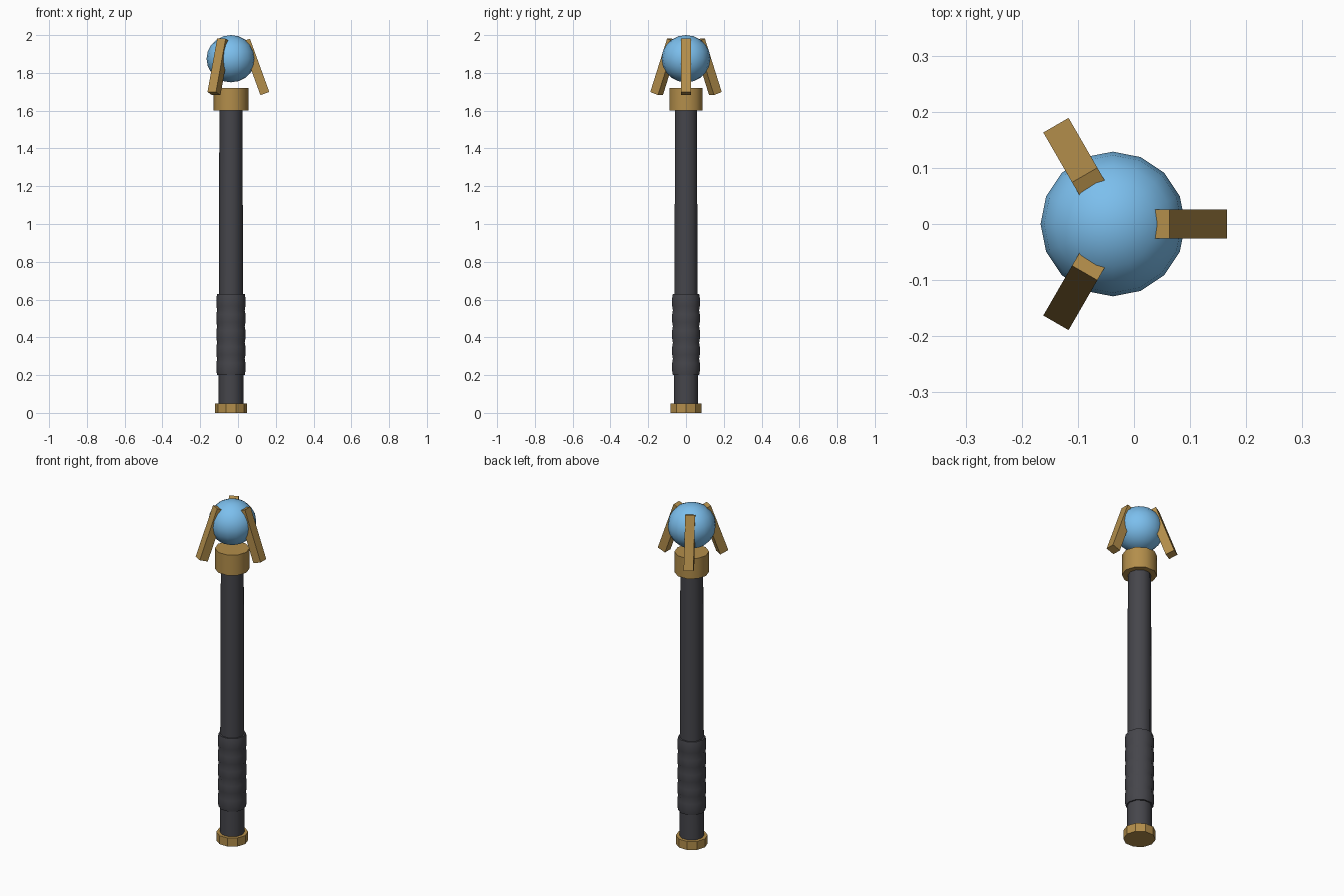
import bpy, bmesh, math
from mathutils import Matrix

if "Cube" in bpy.data.objects:
    bpy.data.objects.remove(bpy.data.objects["Cube"])

AXIS_X = -0.0375
SIDES = 10


def material(name, color):
    m = bpy.data.materials.new(name)
    m.diffuse_color = (*color, 1)
    m.use_nodes = True
    m.node_tree.nodes["Principled BSDF"].inputs["Base Color"].default_value = m.diffuse_color
    return m


GOLD = material("brass", (0.45, 0.27, 0.07))
DARK = material("dark_wrap", (0.06, 0.06, 0.07))
BLUE = material("blue_glass", (0.20, 0.52, 0.85))


def finish(name, bm, mat, smooth_angle=None):
    bmesh.ops.recalc_face_normals(bm, faces=bm.faces[:])
    me = bpy.data.meshes.new(name)
    bm.to_mesh(me)
    bm.free()
    me.materials.append(mat)
    ob = bpy.data.objects.new(name, me)
    bpy.context.collection.objects.link(ob)
    if smooth_angle:
        bpy.ops.object.select_all(action='DESELECT')
        ob.select_set(True)
        bpy.context.view_layer.objects.active = ob
        bpy.ops.object.shade_smooth_by_angle(angle=math.radians(smooth_angle))
    return ob


def turned(name, profile, mat, smooth_angle=None):
    """Closed solid turned about the staff axis from (radius, z) points."""
    bm = bmesh.new()
    rings = []
    for r, z in profile:
        rings.append([bm.verts.new((AXIS_X + r * math.cos(math.tau * i / SIDES),
                                    r * math.sin(math.tau * i / SIDES), z))
                      for i in range(SIDES)])
    for a, b in zip(rings, rings[1:]):
        for i in range(SIDES):
            j = (i + 1) % SIDES
            bm.faces.new((a[i], a[j], b[j], b[i]))
    bm.faces.new(rings[0][::-1])
    bm.faces.new(rings[-1])
    return finish(name, bm, mat, smooth_angle)


# Foot cap, tapered shaft and collar
turned("foot_cap", [(0.085, 0), (0.085, 0.05)], GOLD)
turned("shaft", [(0.066, 0.04), (0.061, 1.62)], DARK, 40)
turned("collar", [(0.0925, 1.60), (0.0925, 1.72)], GOLD, 40)

# Grip with five shallow ridges
grip = []
for k in range(5):
    z = 0.20 + k * 0.086
    grip += [(0.073, z), (0.077, z + 0.022), (0.077, z + 0.064)]
grip.append((0.073, 0.63))
turned("grip", grip, DARK, 40)

# Orb
bm = bmesh.new()
bmesh.ops.create_uvsphere(
    bm, u_segments=16, v_segments=10, radius=1,
    matrix=Matrix.Translation((AXIS_X, 0, 1.875))
    @ Matrix.Diagonal((0.129, 0.129, 0.125, 1)))
finish("orb", bm, BLUE, 50)

# Three prongs leaning in over the orb
for k in range(3):
    bm = bmesh.new()
    bmesh.ops.create_cube(
        bm, size=1,
        matrix=Matrix.Translation((AXIS_X, 0, 1.8315))
        @ Matrix.Rotation(math.tau * k / 3, 4, 'Z')
        @ Matrix.Translation((0.1285, 0, 0))
        @ Matrix.Rotation(math.radians(-20), 4, 'Y')
        @ Matrix.Diagonal((0.05, 0.052, 0.30, 1)))
    finish(f"prong_{k + 1}", bm, GOLD)
